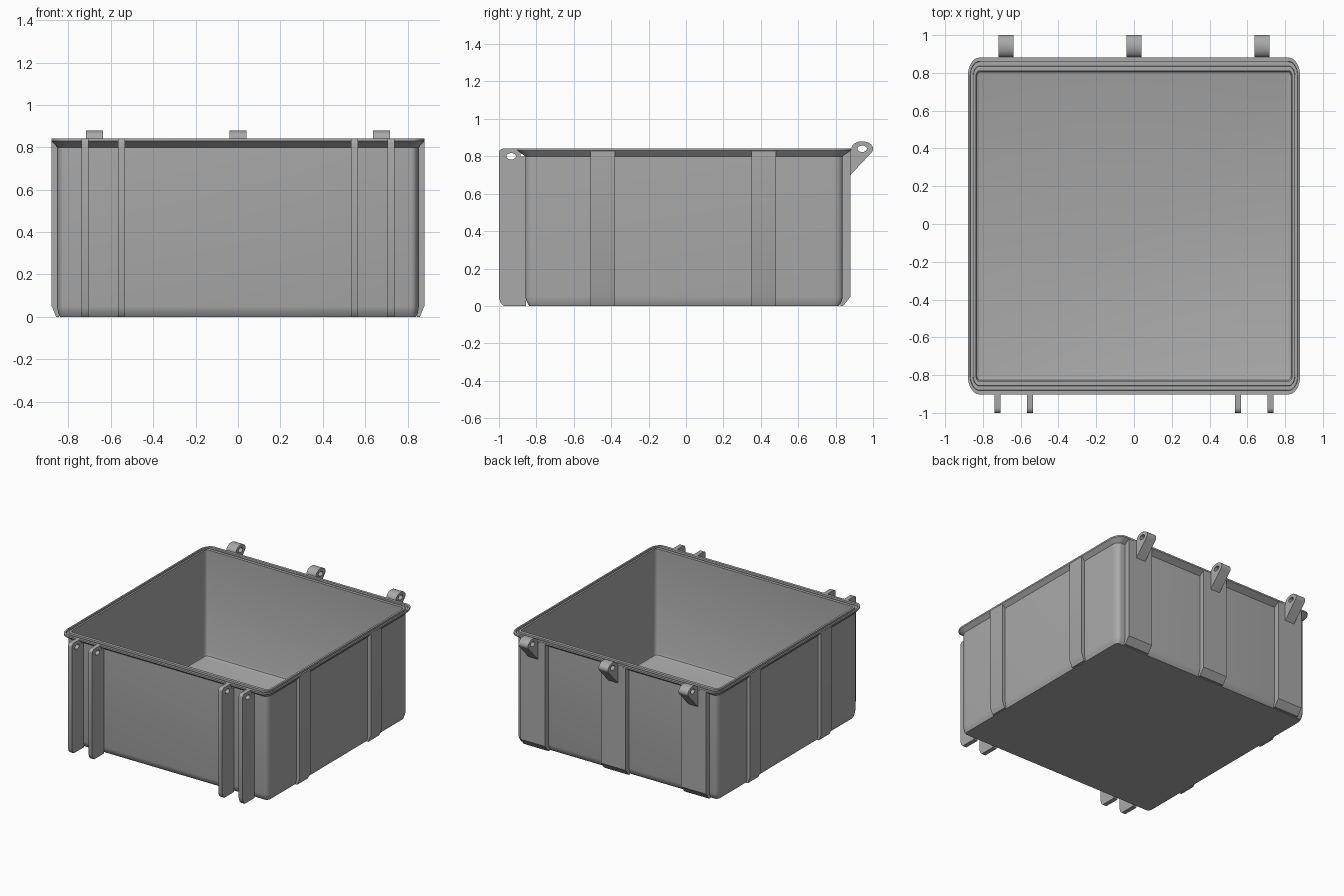
import bpy, bmesh
from math import sin, cos, pi, radians

cube = bpy.data.objects.get("Cube")
if cube:
    bpy.data.objects.remove(cube)

grey = bpy.data.materials.new("grey plastic")
grey.use_nodes = True
grey.diffuse_color = (0.4, 0.4, 0.4, 1)
grey.node_tree.nodes["Principled BSDF"].inputs["Base Color"].default_value = (0.4, 0.4, 0.4, 1)


def activate(obj):
    bpy.ops.object.select_all(action='DESELECT')
    obj.select_set(True)
    bpy.context.view_layer.objects.active = obj


def smooth(obj):
    activate(obj)
    bpy.ops.object.shade_smooth_by_angle(angle=radians(30))


def arc(cx, cy, rx, ry, start, end, steps):
    angles = [radians(start + (end - start) * i / steps) for i in range(steps + 1)]
    return [(cx + rx * cos(a), cy + ry * sin(a)) for a in angles]


# The walls are thinner along x than along y
X_RATIO = 0.62
HALF_X, BACK, FRONT = 0.88, 0.881, -0.902


def rounded_ring(inset):
    """Rounded rectangle, moved inwards from the rim's outer edge."""
    r = max(0.1 - inset, 0.03)
    rx, ry = r * X_RATIO, r
    x = HALF_X - inset * X_RATIO - rx
    yb, yf = BACK - inset - ry, FRONT + inset + ry
    corners = [(x, yb, 0), (-x, yb, 90), (-x, yf, 180), (x, yf, 270)]
    return [p for cx, cy, a in corners for p in arc(cx, cy, rx, ry, a, a + 90, 8)]


# Tub: rings from the underside, up the outside, over the rim, down to the floor
sections = [(0.064, 0), (0.056, 0.012), (0.047, 0.03), (0.043, 0.05),
            (0.043, 0.80), (0, 0.83), (0, 0.842), (0.02, 0.842),
            (0.022, 0.83), (0.044, 0.83), (0.046, 0.842), (0.07, 0.842),
            (0.07, 0.05), (0.076, 0.034), (0.09, 0.028)]
bm = bmesh.new()
rings = [[bm.verts.new((x, y, z)) for x, y in rounded_ring(inset)] for inset, z in sections]
for low, high in zip(rings, rings[1:]):
    n = len(low)
    for i in range(n):
        j = (i + 1) % n
        bm.faces.new((low[i], low[j], high[j], high[i]))
bm.faces.new(rings[0][::-1])
bm.faces.new(rings[-1])
bmesh.ops.recalc_face_normals(bm, faces=bm.faces)
mesh = bpy.data.meshes.new("tub")
bm.to_mesh(mesh)
bm.free()
mesh.materials.append(grey)
tub = bpy.data.objects.new("tub", mesh)
bpy.context.collection.objects.link(tub)
smooth(tub)


def plate(name, outlines, width, angle, location):
    """Upright plate: outlines are (distance outwards, height), extra ones are holes."""
    curve = bpy.data.curves.new(name, 'CURVE')
    curve.dimensions = '2D'
    curve.fill_mode = 'BOTH'
    curve.extrude = width / 2
    for points in outlines:
        spline = curve.splines.new('POLY')
        spline.points.add(len(points) - 1)
        for p, (u, v) in zip(spline.points, points):
            p.co = (u, v, 0, 1)
        spline.use_cyclic_u = True
    obj = bpy.data.objects.new(name, curve)
    obj.rotation_euler = (pi / 2, 0, radians(angle))
    obj.location = location
    bpy.context.collection.objects.link(obj)
    activate(obj)
    bpy.ops.object.convert(target='MESH')
    obj = bpy.context.object
    obj.data.materials.clear()
    obj.data.materials.append(grey)
    smooth(obj)


def rib(inner, outer, foot):
    return [[(inner, 0), (foot, 0), (outer, 0.05), (outer, 0.832), (inner, 0.832)]]


# Flat ribs on the two sides
for side, angle in (("right", 180), ("left", 0)):
    for place, y in (("front", -0.445), ("back", 0.415)):
        plate(f"{side}_{place}_rib", rib(0.845, 0.879, 0.858), 0.132, angle, (0, y, 0))

# Flat ribs on the back, with a hinge lug at the top of each
lug = [[(0.875, 0.695)] + arc(0.942, 0.84, 0.058, 0.04, -25, 180, 20) + [(0.875, 0.84)],
       arc(0.942, 0.84, 0.025, 0.017, 0, 345, 23)]
for place, x in (("right", -1), ("middle", 0), ("left", 1)):
    plate(f"{place}_back_rib", rib(0.825, BACK - 0.001, 0.84), 0.21, 90, (x * 0.68, 0, 0))
    plate(f"{place}_hinge_lug", lug, 0.08, 90, (x * 0.677, 0, 0))

# Latch fins on the front, with a pin hole near the top
fin = [[(0.855, 0), (0.975, 0), (0.99, 0.015), (1, 0.045)]
       + arc(0.972, 0.82, 0.028, 0.022, 0, 90, 6) + [(0.885, 0.842), (0.885, 0.8), (0.855, 0.8)],
       arc(0.935, 0.80, 0.026, 0.017, 0, 345, 23)]
for side, s in (("right", -1), ("left", 1)):
    for place, x in (("outer", 0.723), ("inner", 0.55)):
        plate(f"{side}_{place}_latch_fin", fin, 0.033, -90, (s * x, 0, 0))
